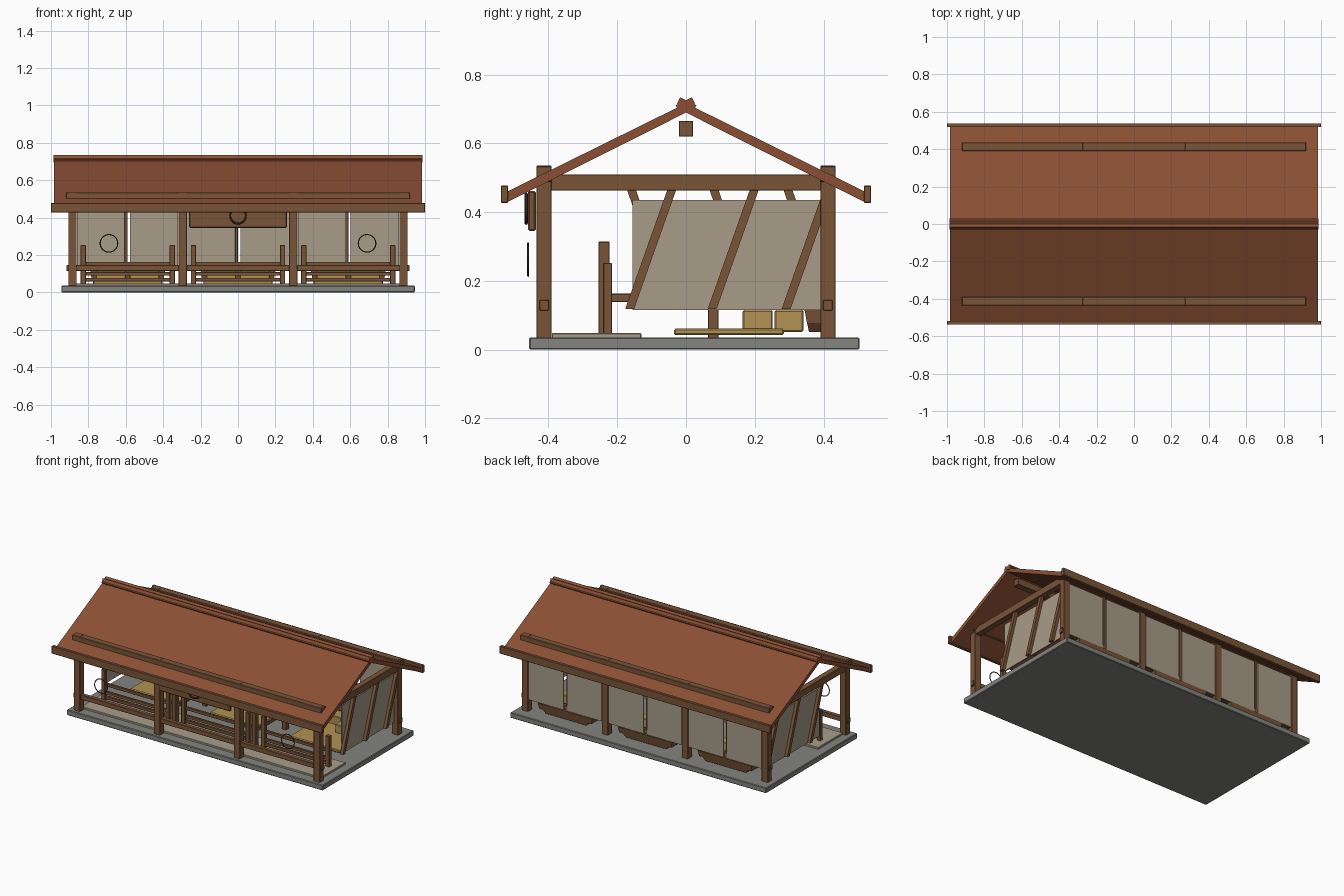
import bpy, bmesh, math
from mathutils import Vector, Matrix

if "Cube" in bpy.data.objects:
    bpy.data.objects.remove(bpy.data.objects["Cube"])


def mat(name, col):
    m = bpy.data.materials.new(name)
    m.diffuse_color = (*col, 1)
    m.use_nodes = True
    m.node_tree.nodes["Principled BSDF"].inputs["Base Color"].default_value = m.diffuse_color
    return m


WOOD = mat("brown wood", (0.195, 0.09, 0.04))
ROOF = mat("red brown roof", (0.255, 0.078, 0.034))
STONE = mat("grey stone", (0.23, 0.23, 0.21))
CLOTH = mat("beige panel", (0.39, 0.335, 0.25))
STRAW = mat("yellow straw", (0.44, 0.29, 0.085))
METAL = mat("dark iron", (0.05, 0.03, 0.02))


def finish(name, bm, m):
    bmesh.ops.recalc_face_normals(bm, faces=bm.faces)
    me = bpy.data.meshes.new(name)
    bm.to_mesh(me)
    bm.free()
    me.materials.append(m)
    ob = bpy.data.objects.new(name, me)
    bpy.context.collection.objects.link(ob)
    return ob


def box(name, x, y, z, m, bevel=0.002):
    """Box from (min, max) pairs on each axis."""
    bm = bmesh.new()
    bmesh.ops.create_cube(bm, size=1)
    for v in bm.verts:
        for i, (a, b) in enumerate((x, y, z)):
            v.co[i] = (a + b) / 2 + v.co[i] * (b - a)
    if bevel:
        bmesh.ops.bevel(bm, geom=bm.edges[:], offset=bevel, segments=1, affect='EDGES')
    return finish(name, bm, m)


def around(c, w):
    return (c - w / 2, c + w / 2)


def prism(name, profile, x, m):
    """Extrude a (y, z) profile along x."""
    bm = bmesh.new()
    f = bm.faces.new([bm.verts.new((x[0], y, z)) for y, z in profile])
    g = bmesh.ops.extrude_face_region(bm, geom=[f])
    vs = [e for e in g['geom'] if isinstance(e, bmesh.types.BMVert)]
    bmesh.ops.translate(bm, verts=vs, vec=(x[1] - x[0], 0, 0))
    return finish(name, bm, m)


def ring(name, x, y, z, r, t):
    bpy.ops.mesh.primitive_torus_add(major_radius=r, minor_radius=t, major_segments=32,
                                     minor_segments=8, location=(x, y, z),
                                     rotation=(math.pi / 2, 0, 0))
    ob = bpy.context.object
    ob.name = name
    ob.data.materials.append(METAL)
    bpy.ops.object.shade_smooth_by_angle()


# Ground slab and front walkway
box("stone_base", (-0.945, 0.945), (-0.457, 0.505), (0, 0.036), STONE, 0.004)
box("walkway", (-0.885, 0.885), (-0.39, -0.13), (0.03, 0.048), CLOTH)

# Roof: two slopes crossing at the ridge, eave boards and ridge caps
for s, side in ((-1, "front"), (1, "back")):
    prism(side + "_roof", [(-0.015 * s, 0.724), (0.53 * s, 0.455),
                           (0.522 * s, 0.428), (-0.025 * s, 0.702)], (-0.985, 0.985), ROOF)
    prism(side + "_ridge_cap", [(-0.017 * s, 0.734), (0.03 * s, 0.711),
                                (0.022 * s, 0.694), (-0.026 * s, 0.716)], (-0.987, 0.987), ROOF)
    box(side + "_eave_board", (-1, 1), around(0.528 * s, 0.021), (0.427, 0.477), WOOD)
    # Long beams over the posts, and rails threaded through them
    box(side + "_plate_beam", (-0.92, 0.92), around(0.413 * s, 0.045), (0.488, 0.534), WOOD)
    box(side + "_rail", (-0.917, 0.917), around(0.412 * s, 0.028), (0.114, 0.145), WOOD)
box("ridge_beam", (-0.92, 0.92), (-0.021, 0.021), (0.62, 0.665), WOOD)

# Main posts and tie beams
for x in (-0.885, -0.295, 0.295, 0.885):
    for s in (-1, 1):
        box("main_post", around(x, 0.045), around(0.413 * s, 0.045), (0.002, 0.535), WOOD)
    box("tie_beam", around(x, 0.04), (-0.43, 0.43), (0.463, 0.51), WOOD)

# End walls: panel with leaning braces
for s, side in ((-1, "left"), (1, "right")):
    box(side + "_wall_panel", around(0.874 * s, 0.008), (-0.155, 0.41), (0.115, 0.435), CLOTH, 0)
    for top in (-0.04, 0.20, 0.415):
        a, b = (top, top - 0.125) if s > 0 else (top - 0.122, top)
        prism(side + "_brace", [(a - 0.012, 0.472), (a + 0.014, 0.472),
                                (b + 0.014, 0.118), (b - 0.012, 0.118)],
              around(0.888 * s, 0.02), WOOD)

for c in (-0.59, 0, 0.59):
    # Back wall panels with a centre stud
    for s in (-1, 1):
        box("back_panel", around(c + s * 0.141, 0.257), (0.424, 0.431), (0.115, 0.462), CLOTH, 0)
    box("back_stud", around(c - 0.008, 0.016), (0.405, 0.422), (0.13, 0.49), WOOD)

    # Feeding trough, wider at the top, with a hollow
    bm = bmesh.new()
    bmesh.ops.create_cube(bm, size=1)
    for v in bm.verts:
        up = v.co.z > 0
        v.co = (c + v.co.x * (0.4 if up else 0.3),
                0.39 + v.co.y * (0.09 if up else 0.065), 0.115 if up else 0.052)
    top = max(bm.faces, key=lambda f: f.calc_center_median().z)
    bmesh.ops.inset_region(bm, faces=[top], thickness=0.01)
    bmesh.ops.translate(bm, verts=top.verts[:], vec=(0, 0, -0.04))
    finish("trough", bm, WOOD)

    # Straw bed and bales
    box("straw_bed", around(c, 0.37), (-0.035, 0.285), (0.043, 0.061), STRAW, 0.004)
    box("straw_bale", around(c + 0.09, 0.16), (0.165, 0.252), (0.058, 0.115), STRAW, 0.004)
    box("straw_bale", around(c - 0.09, 0.16), (0.258, 0.342), (0.052, 0.115), STRAW, 0.004)

    # Stall front: gate posts and rails
    for s in (-1, 1):
        box("gate_post", around(c + s * 0.238, 0.028), (-0.241, -0.215), (0.002, 0.252), WOOD)
    for z in (0.153, 0.099, 0.068):
        box("gate_rail", around(c, 0.5), (-0.236, -0.22), around(z, 0.02), WOOD)

# Stall dividers
for x in (-0.295, 0.295):
    box("divider_front_post", around(x, 0.03), (-0.255, -0.222), (0.002, 0.314), WOOD)
    box("divider_back_post", around(x, 0.03), (0.064, 0.095), (0.002, 0.2), WOOD)
    box("divider_rail", around(x, 0.022), (-0.23, 0.41), (0.138, 0.163), WOOD)

# Hanging board and iron rings
box("hanging_board", (-0.262, 0.262), (-0.46, -0.437), (0.345, 0.462), WOOD, 0.005)
ring("board_ring", 0, -0.465, 0.41, 0.042, 0.005)
for x in (-0.69, 0.69):
    ring("hanging_ring", x, -0.459, 0.262, 0.047, 0.003)
